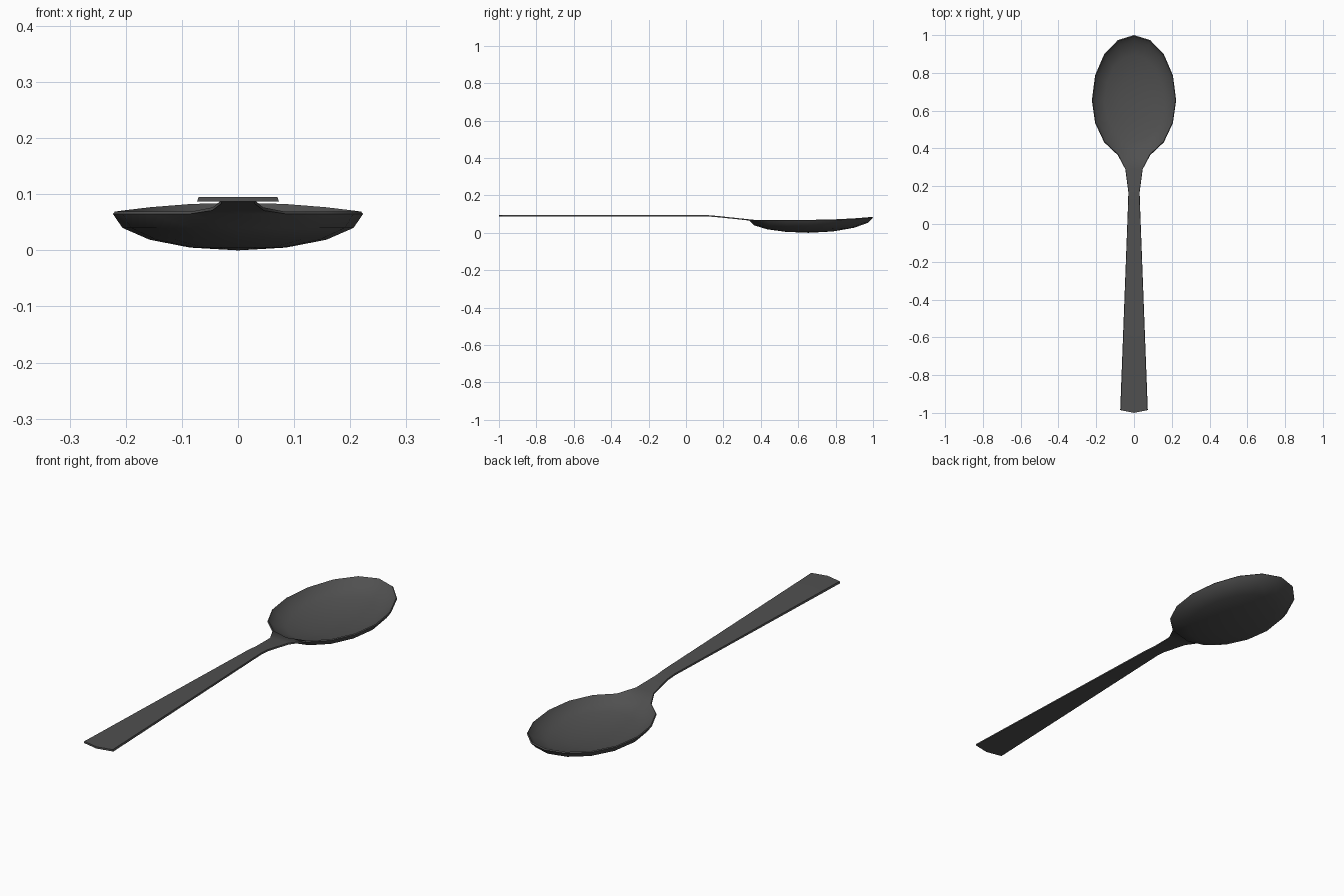
import bpy, bmesh
from math import sin, cos, pi

if "Cube" in bpy.data.objects:
    bpy.data.objects.remove(bpy.data.objects["Cube"])

bm = bmesh.new()
N = 16            # segments around the bowl
CY = 0.655        # centre of the bowl in y


def bowl_point(a, e, sx, rim_z, depth):
    """Point of a half egg-shaped bowl whose rim rises towards the tip."""
    y = sin(a) * cos(e)
    ly = (0.345 if y > 0 else 0.315) * sx * y
    tilt = 0.016 * y * y if y > 0 else 0
    return (0.223 * sx * cos(a) * cos(e), CY + ly, rim_z - depth * sin(e) + tilt)


def shell(sx, rim_z, depth):
    """Four rings and a pole; returns the rim ring."""
    rings = [[bm.verts.new(bowl_point(2 * pi * i / N, r * pi / 8, sx, rim_z, depth))
              for i in range(N)] for r in range(4)]
    for a, b in zip(rings, rings[1:]):
        for i in range(N):
            j = (i + 1) % N
            bm.faces.new((a[i], a[j], b[j], b[i]))
    pole = bm.verts.new((0, CY, rim_z - depth))
    for i in range(N):
        bm.faces.new((rings[3][i], rings[3][(i + 1) % N], pole))
    return rings[0]


# Bowl: outer and inner shells joined by a thin rim, open at the neck
outer = shell(1.0, 0.065, 0.065)
inner = shell(0.985, 0.069, 0.061)
for i in range(N):
    if i not in (11, 12):
        j = (i + 1) % N
        bm.faces.new((outer[i], outer[j], inner[j], inner[i]))

# Neck and handle: rows of y, half width, bottom z, thickness, bow of centre
rows = [(0.29, 0.046, 0.071, 0.006, 0.0),
        (0.17, 0.030, 0.083, 0.007, 0.0),
        (0.12, 0.031, 0.087, 0.007, 0.0),
        (-0.985, 0.073, 0.087, 0.008, -0.015)]
low, high = outer[11:14], inner[11:14]
for y, w, z, t, bow in rows:
    pos = ((-w, y), (0, y + bow), (w, y))
    new_low = [bm.verts.new((px, py, z)) for px, py in pos]
    new_high = [bm.verts.new((px * 0.96, py, z + t)) for px, py in pos]
    for k in (0, 1):
        bm.faces.new((low[k], low[k + 1], new_low[k + 1], new_low[k]))
        bm.faces.new((high[k], high[k + 1], new_high[k + 1], new_high[k]))
    for k in (0, 2):
        bm.faces.new((low[k], high[k], new_high[k], new_low[k]))
    low, high = new_low, new_high
for k in (0, 1):
    bm.faces.new((low[k], low[k + 1], high[k + 1], high[k]))

bmesh.ops.recalc_face_normals(bm, faces=bm.faces)
mesh = bpy.data.meshes.new("spoon")
bm.to_mesh(mesh)
bm.free()
spoon = bpy.data.objects.new("spoon", mesh)
bpy.context.collection.objects.link(spoon)
bpy.context.view_layer.objects.active = spoon
spoon.select_set(True)
bpy.ops.object.shade_smooth_by_angle(angle=0.75)

# Dark steel
steel = bpy.data.materials.new("dark_steel")
steel.diffuse_color = (0.08, 0.08, 0.08, 1)
steel.use_nodes = True
steel.node_tree.nodes["Principled BSDF"].inputs["Base Color"].default_value = steel.diffuse_color
mesh.materials.append(steel)
